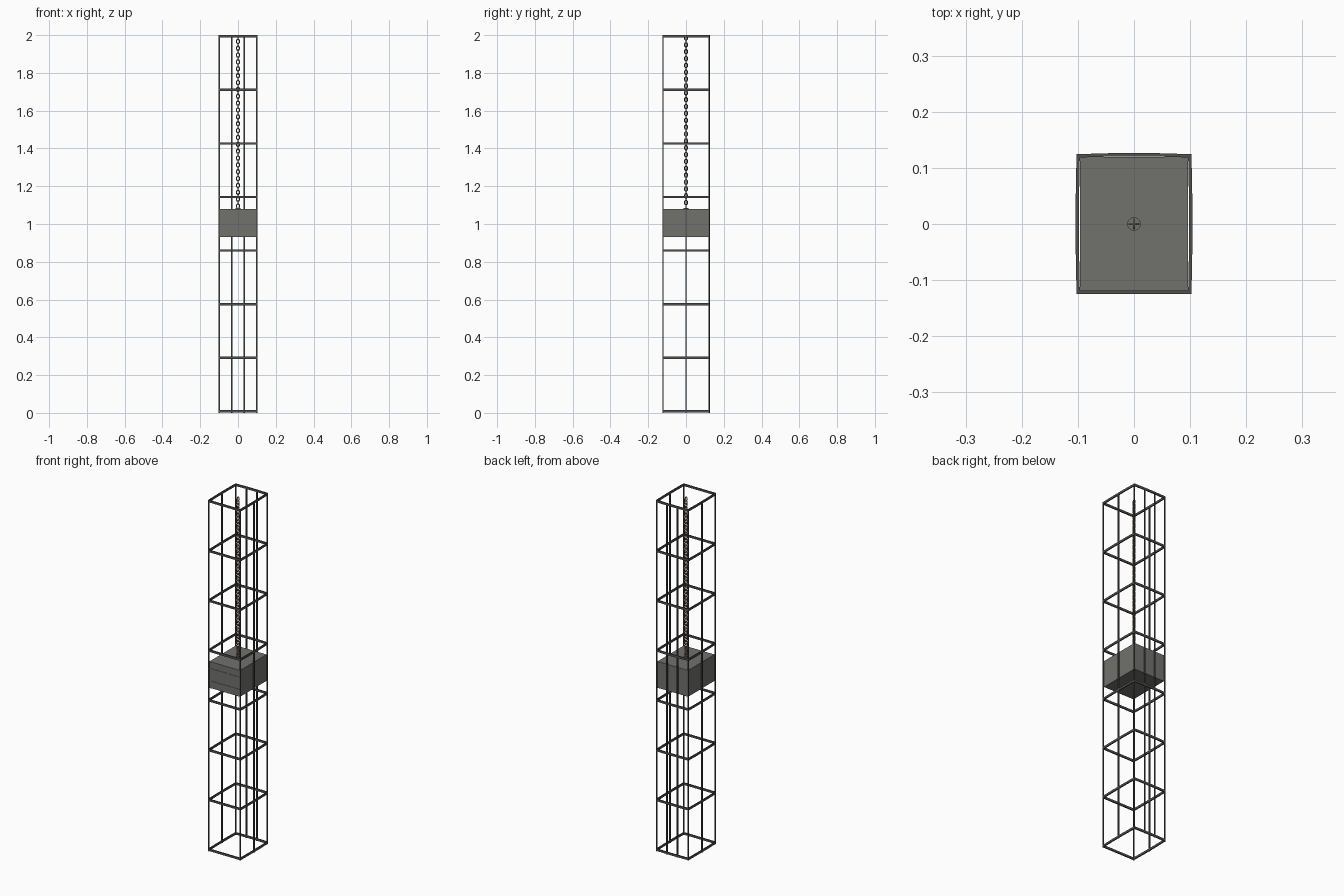
import bpy, bmesh, math
from mathutils import Vector, Matrix

if "Cube" in bpy.data.objects:
    bpy.data.objects.remove(bpy.data.objects["Cube"])


def mat(name, c):
    m = bpy.data.materials.new(name)
    m.diffuse_color = (*c, 1)
    m.use_nodes = True
    m.node_tree.nodes["Principled BSDF"].inputs["Base Color"].default_value = m.diffuse_color
    return m


FRAME = mat("dark iron", (0.08, 0.08, 0.08))
CAB = mat("grey panel", (0.165, 0.165, 0.155))
CHAIN = mat("brown chain", (0.2, 0.15, 0.09))


def finish(bm, name, m):
    me = bpy.data.meshes.new(name)
    bm.to_mesh(me)
    bm.free()
    me.materials.append(m)
    ob = bpy.data.objects.new(name, me)
    bpy.context.collection.objects.link(ob)
    return ob


def box(bm, lo, hi):
    lo, hi = Vector(lo), Vector(hi)
    M = Matrix.Translation((lo + hi) / 2) @ Matrix.Diagonal((*(hi - lo), 1))
    bmesh.ops.create_cube(bm, size=1, matrix=M)


def bar(bm, p, q, t, h):
    # level bar between two plan points
    p, q = Vector(p), Vector(q)
    d = q - p
    M = (Matrix.Translation((p + q) / 2) @ Matrix.Rotation(math.atan2(d.y, d.x), 4, 'Z')
         @ Matrix.Diagonal((d.length + t * 0.4, t, h, 1)))
    bmesh.ops.create_cube(bm, size=1, matrix=M)


W, D, T, H = 0.0995, 0.1215, 0.006, 0.012

# corner posts
bm = bmesh.new()
for sx in (-1, 1):
    for sy in (-1, 1):
        x, y = sx * W, sy * D
        box(bm, (x - T / 2, y - T / 2, 0), (x + T / 2, y + T / 2, 2))
finish(bm, "corner_posts", FRAME)

# horizontal hoops, very slightly bowed at the sides and back
bm = bmesh.new()
outline = [(-W, -D), (W, -D), (W + .0015, -.045), (W + .0015, .045), (W, D),
           (.033, D + .002), (-.033, D + .002), (-W, D),
           (-W - .0015, .045), (-W - .0015, -.045)]
for i in range(8):
    z = .008 + i * (2 - .014) / 7
    for a, b in zip(outline, outline[1:] + outline[:1]):
        bar(bm, (*a, z), (*b, z), T, H)
finish(bm, "frame_hoops", FRAME)

# thin guide rails: one per side, two at the back
bm = bmesh.new()
for x, y in ((-W - .0015, 0), (W + .0015, 0), (-.033, D + .002), (.033, D + .002)):
    box(bm, (x - .003, y - .003, 0), (x + .003, y + .003, 2))
finish(bm, "guide_rails", FRAME)

# lift cab: closed box
X, Y, Z0, Z1 = 0.0965, 0.119, 0.93, 1.08
bm = bmesh.new()
box(bm, (-X, -Y, Z0), (X, Y, Z1))
finish(bm, "lift_cab", CAB)

# raised lattice on the cab front
bm = bmesh.new()
for z in (0.97, 1.04):
    box(bm, (-X, -Y - .002, z - .002), (X, -Y + .002, z + .002))
for x in (-.089, -.022, .022, .089):
    box(bm, (x - .002, -Y - .002, Z0), (x + .002, -Y + .002, Z1))
finish(bm, "cab_gate", CAB)

# round chain mount on the cab roof
bm = bmesh.new()
bmesh.ops.create_cone(bm, cap_ends=True, segments=20, radius1=.012, radius2=.012,
                      depth=.006, matrix=Matrix.Translation((0, 0, Z1 + .003)))
finish(bm, "chain_mount", CAB)


def link(bm, z, turn):
    # stadium-shaped link swept with a hexagonal wire
    R, straight, r = .0075, .0045, .0025
    rings = []
    for k in range(12):
        a = 2 * math.pi * (k + .5) / 12
        n = Vector((math.cos(a), 0, math.sin(a)))
        c = n * R + Vector((0, 0, math.copysign(straight, n.z)))
        ring = []
        for j in range(6):
            t = 2 * math.pi * j / 6
            p = c + n * (r * math.cos(t)) + Vector((0, r * math.sin(t), 0))
            if turn:
                p = Vector((-p.y, p.x, p.z))
            ring.append(bm.verts.new(p + Vector((0, 0, z))))
        rings.append(ring)
    for k in range(12):
        A, B = rings[k], rings[(k + 1) % 12]
        for j in range(6):
            bm.faces.new((A[j], A[(j + 1) % 6], B[(j + 1) % 6], B[j]))


# hoisting chain
bm = bmesh.new()
N = 50
for i in range(N):
    link(bm, 1.095 + i * (1.985 - 1.095) / (N - 1), i % 2)
bmesh.ops.recalc_face_normals(bm, faces=bm.faces)
chain = finish(bm, "hoist_chain", CHAIN)
for p in chain.data.polygons:
    p.use_smooth = True
